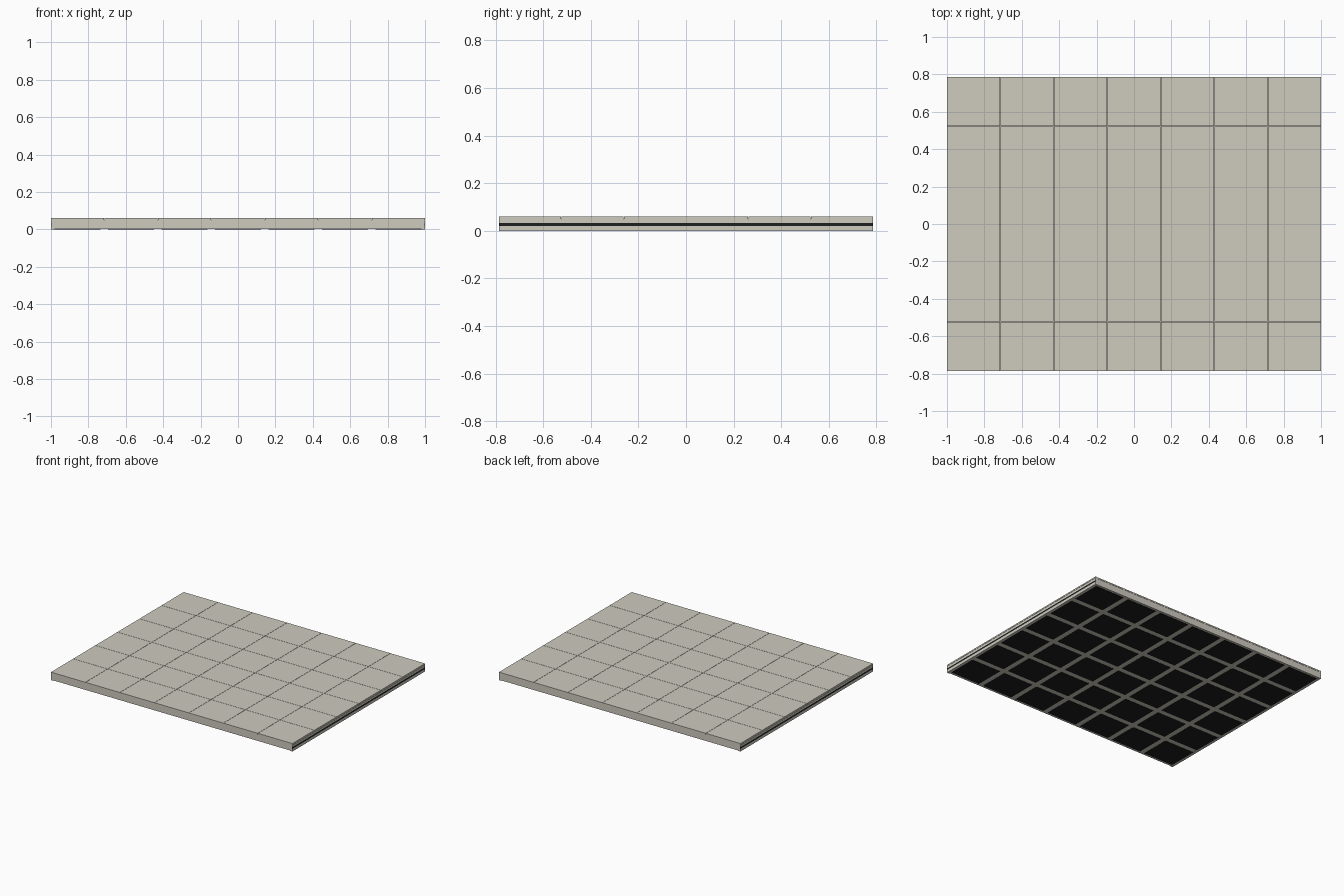
import bpy

if "Cube" in bpy.data.objects:
    bpy.data.objects.remove(bpy.data.objects["Cube"])

W, D, H = 1.0, 0.785, 0.06      # half width, half depth, height
NX, NY = 7, 6                   # panel grid
PX, PY = 2 * W / NX, 2 * D / NY
G = 0.001                       # half the tile joint


def material(name, rgb):
    m = bpy.data.materials.new(name)
    m.diffuse_color = (*rgb, 1)
    m.use_nodes = True
    m.node_tree.nodes["Principled BSDF"].inputs["Base Color"].default_value = m.diffuse_color
    return m


stone = material("warm_grey", (0.62, 0.60, 0.52))
black = material("black", (0.012, 0.013, 0.015))


def box(name, x0, x1, y0, y1, z0, z1, mat):
    bpy.ops.mesh.primitive_cube_add(size=1, location=((x0 + x1) / 2, (y0 + y1) / 2, (z0 + z1) / 2))
    o = bpy.context.object
    o.name = name
    o.scale = (x1 - x0, y1 - y0, z1 - z0)
    o.data.materials.append(mat)
    return o


# top tiles and black panels set into the underside
for i in range(NX):
    for j in range(NY):
        x, y = -W + i * PX, -D + j * PY
        box("top_tile", x + (G if i else 0), x + PX - (G if i < NX - 1 else 0),
            y + (G if j else 0), y + PY - (G if j < NY - 1 else 0), 0.05, H, stone)
        box("under_panel", x + 0.02, x + PX - 0.02, y + 0.02, y + PY - 0.02, 0, 0.006, black)

# core slab, its underside shows as the strips between panels
box("core_slab", -W + 0.02, W - 0.02, -D + 0.002, D - 0.002, 0.002, 0.05, stone)

# end rails with a dark strip let into the outer face
for s in (-1, 1):
    x0, x1 = sorted((s * (W - 0.002), s * (W - 0.02)))
    box("end_rail", x0, x1, -D, D, 0, 0.05, stone)
    x0, x1 = sorted((s * W, s * (W - 0.002)))
    for name, z0, z1, mat in (("rail_lower_lip", 0, 0.02, stone), ("rail_strip", 0.02, 0.032, black),
                              ("rail_upper_lip", 0.032, 0.046, stone)):
        box(name, x0, x1, -D, D, z0, z1, mat)
